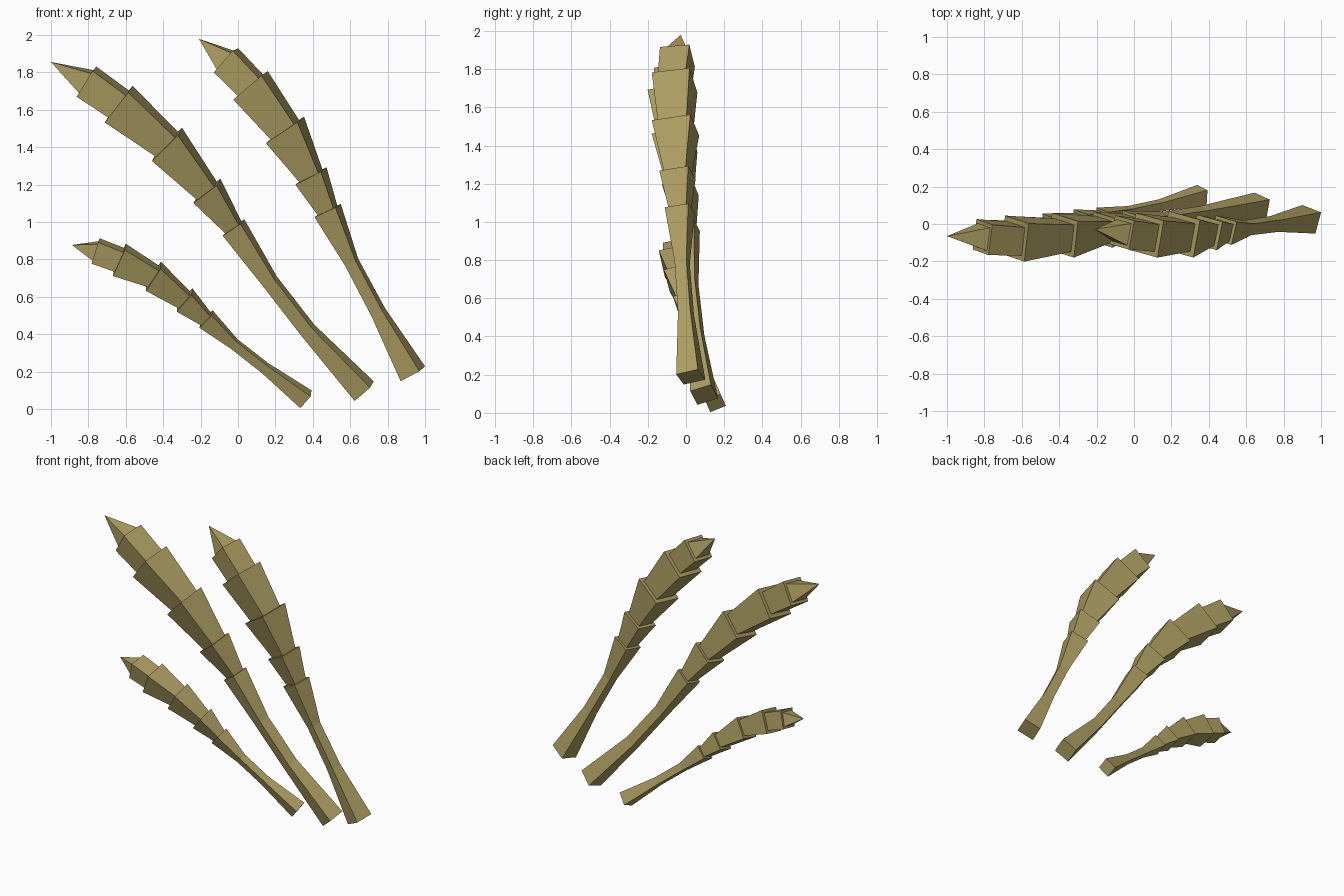
import bpy, bmesh, math
from mathutils import Vector

if "Cube" in bpy.data.objects:
    bpy.data.objects.remove(bpy.data.objects["Cube"])

straw = bpy.data.materials.new("dry straw")
straw.diffuse_color = (0.41, 0.335, 0.12, 1)
straw.use_nodes = True
straw.node_tree.nodes["Principled BSDF"].inputs["Base Color"].default_value = straw.diffuse_color

# Each stalk: (x, y, z, width) along its bent axis.
# First four points are the stem, the next four the head scales, the last the tip.
STALKS = {
    "short_stalk": [(0.363, 0.154, 0.052, 0.088), (0.144, 0.10, 0.219, 0.05),
                    (-0.021, 0.065, 0.348, 0.05), (-0.171, 0.03, 0.481, 0.095),
                    (-0.286, 0.005, 0.583, 0.123), (-0.452, -0.03, 0.709, 0.145),
                    (-0.634, -0.05, 0.797, 0.157), (-0.762, -0.05, 0.845, 0.122),
                    (-0.888, -0.05, 0.877, 0)],
    "tall_stalk": [(0.675, 0.095, 0.095, 0.115), (0.374, 0.05, 0.42, 0.073),
                   (0.171, 0.02, 0.682, 0.073), (-0.024, 0.0, 0.97, 0.118),
                   (-0.166, -0.03, 1.166, 0.16), (-0.38, -0.06, 1.415, 0.2),
                   (-0.638, -0.078, 1.63, 0.208), (-0.81, -0.07, 1.75, 0.165),
                   (-1.0, -0.065, 1.855, 0)],
    "upright_stalk": [(0.935, 0.025, 0.188, 0.12), (0.749, 0.0, 0.519, 0.067),
                      (0.607, -0.02, 0.786, 0.064), (0.479, -0.033, 1.061, 0.128),
                      (0.39, -0.045, 1.246, 0.157), (0.251, -0.055, 1.492, 0.207),
                      (0.067, -0.06, 1.73, 0.202), (-0.064, -0.045, 1.864, 0.157),
                      (-0.209, -0.028, 1.979, 0)],
}


def ring(pts, i, scale=1.0):
    """Four corners of the square cross-section at axis point i."""
    c = Vector(pts[i][:3])
    t = (Vector(pts[min(i + 1, len(pts) - 1)][:3]) - Vector(pts[max(i - 1, 0)][:3])).normalized()
    u0 = Vector((0, 1, 0))
    u0 = (u0 - t * u0.dot(t)).normalized()
    v0 = t.cross(u0)
    r = math.radians(19 - 1.2 * i)          # slight twist, easing off toward the tip
    u = u0 * math.cos(r) - v0 * math.sin(r)
    v = v0 * math.cos(r) + u0 * math.sin(r)
    h = pts[i][3] * scale / 2
    return [c + u * (a * h) + v * (b * h) for a, b in ((-1, -1), (1, -1), (1, 1), (-1, 1))]


def loft(name, rings, tip=None):
    """Skin square rings into a closed flat-faced solid, optionally ending in a point."""
    bm = bmesh.new()
    loops = [[bm.verts.new(p) for p in r] for r in rings]
    bm.faces.new(loops[0][::-1])
    for a, b in zip(loops, loops[1:]):
        for k in range(4):
            n = (k + 1) % 4
            bm.faces.new((a[k], a[n], b[n], b[k]))
    if tip is None:
        bm.faces.new(loops[-1])
    else:
        apex = bm.verts.new(tip)
        for k in range(4):
            bm.faces.new((loops[-1][k], loops[-1][(k + 1) % 4], apex))
    bmesh.ops.recalc_face_normals(bm, faces=bm.faces)
    me = bpy.data.meshes.new(name)
    bm.to_mesh(me)
    bm.free()
    me.materials.append(straw)
    bpy.context.collection.objects.link(bpy.data.objects.new(name, me))


for name, pts in STALKS.items():
    # Stem with flared foot and flared top
    loft(name + "_stem", [ring(pts, i) for i in range(4)])
    # Head scales: flared frustums, each growing out of the one below
    for i in range(3, 7):
        loft(f"{name}_scale_{i - 2}", [ring(pts, i, 0.74), ring(pts, i + 1)])
    # Pointed tip
    loft(name + "_tip", [ring(pts, 7, 0.76)], Vector(pts[8][:3]))
